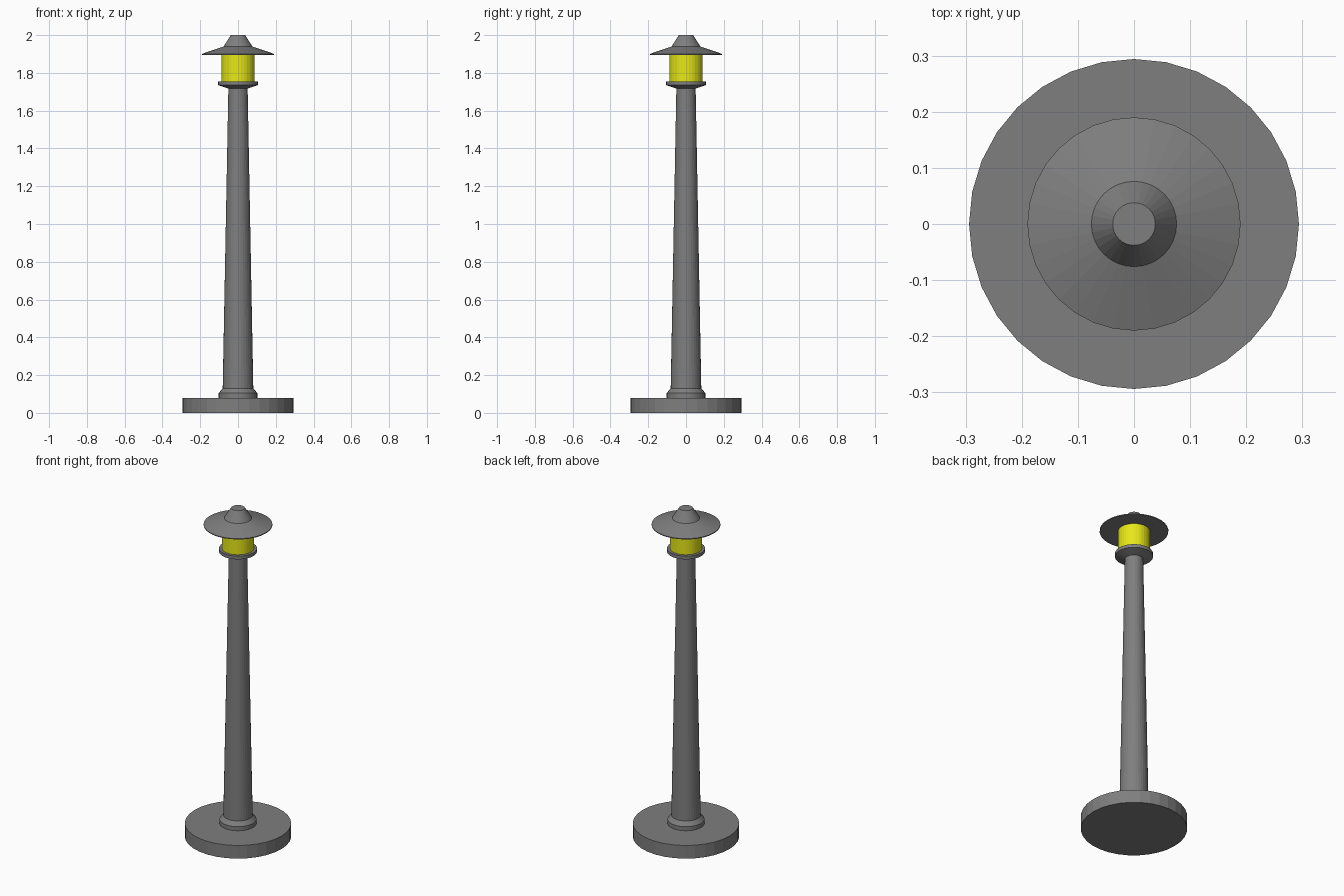
import bpy, bmesh, math

if "Cube" in bpy.data.objects:
    bpy.data.objects.remove(bpy.data.objects["Cube"])

SIDES = 32


def material(name, rgb):
    m = bpy.data.materials.new(name)
    m.diffuse_color = (*rgb, 1)
    m.use_nodes = True
    m.node_tree.nodes["Principled BSDF"].inputs["Base Color"].default_value = m.diffuse_color
    return m


def lathe(name, profile, mat):
    """Closed flat-shaded solid from (radius, height) rings, bottom to top."""
    bm = bmesh.new()
    rings = []
    for r, z in profile:
        rings.append([bm.verts.new((r * math.cos(2 * math.pi * i / SIDES),
                                    r * math.sin(2 * math.pi * i / SIDES), z))
                      for i in range(SIDES)])
    for low, high in zip(rings, rings[1:]):
        for i in range(SIDES):
            j = (i + 1) % SIDES
            bm.faces.new((low[i], low[j], high[j], high[i]))
    bm.faces.new(rings[0][::-1])
    bm.faces.new(rings[-1])
    mesh = bpy.data.meshes.new(name)
    bm.to_mesh(mesh)
    bm.free()
    mesh.materials.append(mat)
    obj = bpy.data.objects.new(name, mesh)
    bpy.context.collection.objects.link(obj)
    return obj


grey = material("dark grey metal", (0.21, 0.21, 0.21))
yellow = material("yellow glass", (0.8, 0.8, 0.01))

# Round foot plate
lathe("base", [(0.294, 0), (0.294, 0.08)], grey)
# Collar and tapered post
lathe("post", [(0.102, 0.08), (0.102, 0.105), (0.081, 0.13), (0.051, 1.717)], grey)
# Flared cup holding the lamp
lathe("lamp_holder", [(0.051, 1.717), (0.105, 1.735), (0.105, 1.755)], grey)
# Glowing cylinder
lathe("lamp", [(0.088, 1.755), (0.088, 1.897)], yellow)
# Wide shade with a stubby chimney
lathe("shade", [(0.19, 1.896), (0.19, 1.901), (0.076, 1.94), (0.038, 2.0)], grey)
